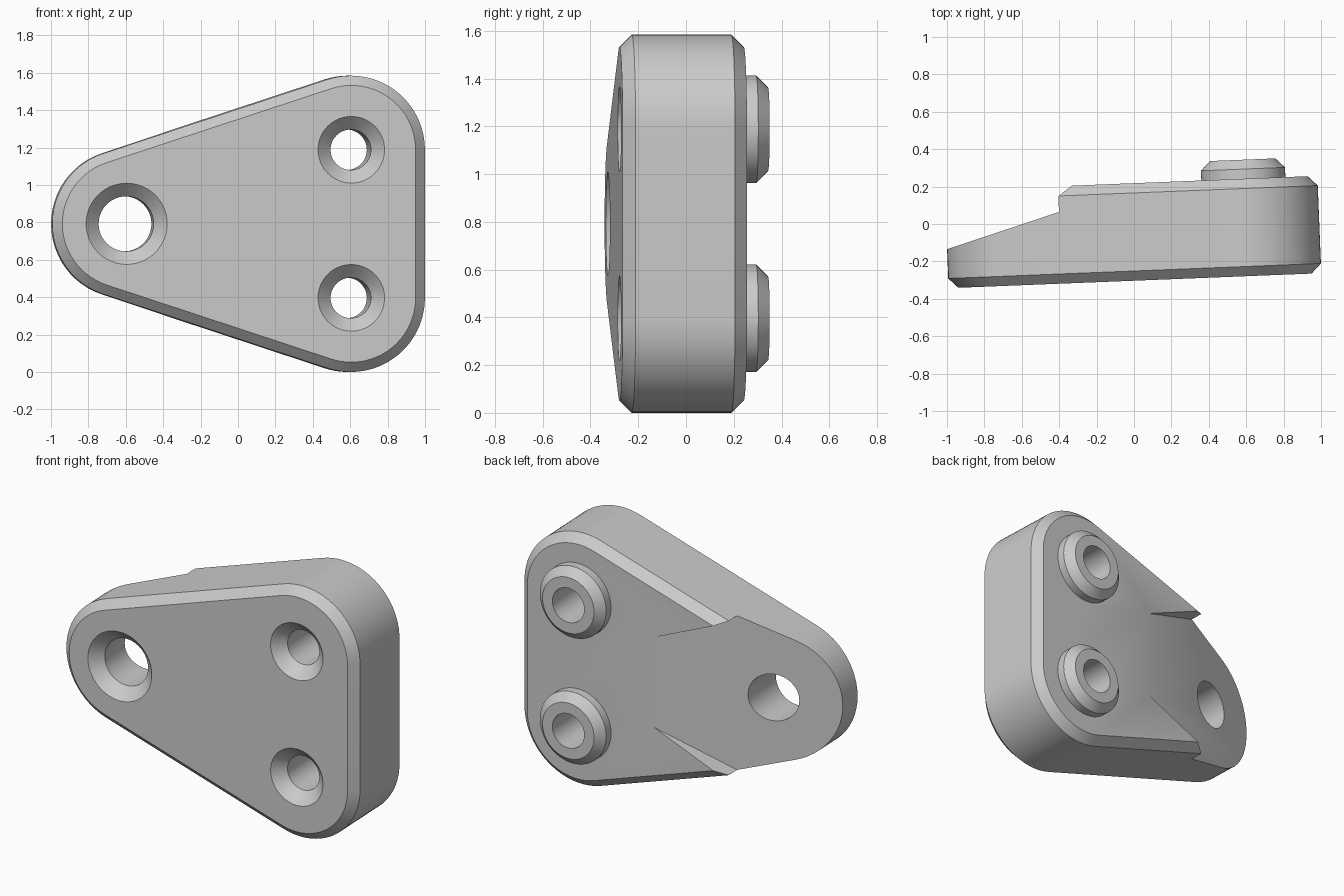
import bpy, bmesh
from math import sin, cos, pi, atan2, radians
from mathutils import Matrix

if "Cube" in bpy.data.objects:
    bpy.data.objects.remove(bpy.data.objects["Cube"])

TILT = Matrix.Rotation(radians(2.3), 4, 'Z')   # the plate is turned slightly about z
FRONT, BACK, R, C = -0.303, 0.218, 0.396, 0.052
LEFT, RIGHT, MID, HALF = -0.608, 0.594, 0.792, 0.396


def loft(name, rings, matrix=TILT):
    """Closed solid skinned through rings of equal point count."""
    bm = bmesh.new()
    loops = [[bm.verts.new(p) for p in ring] for ring in rings]
    n = len(loops[0])
    for a, b in zip(loops, loops[1:]):
        for i in range(n):
            bm.faces.new((a[i], a[(i + 1) % n], b[(i + 1) % n], b[i]))
    bm.faces.new(loops[0])
    bm.faces.new(loops[-1])
    bmesh.ops.recalc_face_normals(bm, faces=bm.faces)
    bm.transform(matrix)
    mesh = bpy.data.meshes.new(name)
    bm.to_mesh(mesh)
    bm.free()
    ob = bpy.data.objects.new(name, mesh)
    bpy.context.collection.objects.link(ob)
    return ob


def turned(name, u, z, profile, n=64):
    """Round solid along y from (radius, depth) pairs."""
    return loft(name, [[(u + r * cos(2 * pi * i / n), v, z + r * sin(2 * pi * i / n))
                        for i in range(n)] for r, v in profile])


def outline(r, v, n=24):
    """Rounded triangle around the three hole centres."""
    t = pi / 2 + atan2(HALF, RIGHT - LEFT)
    arcs = [(LEFT, MID, t, 2 * pi - t),
            (RIGHT, MID - HALF, 2 * pi - t, 2 * pi),
            (RIGHT, MID + HALF, 0, t)]
    return [(u + r * cos(a + (b - a) * i / n), v, z + r * sin(a + (b - a) * i / n))
            for u, z, a, b in arcs for i in range(n + 1)]


def combine(body, other, operation):
    other.hide_render = True
    mod = body.modifiers.new(operation, 'BOOLEAN')
    mod.operation, mod.object, mod.solver = operation, other, 'EXACT'
    bpy.context.view_layer.objects.active = body
    bpy.ops.object.modifier_apply(modifier=mod.name)
    bpy.data.objects.remove(other)


# Chamfered plate
plate = loft("mounting_plate", [outline(R - C, FRONT), outline(R, FRONT + C),
                                outline(R, BACK - C), outline(R - C, BACK)])

# Sloped relief on the back, narrowing toward the middle
plan = [(-1.3, -0.872), (0.3, -0.184), (0.3, 0.184), (-1.3, 0.872)]
relief = loft("relief_cutter",
              [[(x, 0.065 + (x + 0.4) / 3, MID + z) for x, z in plan],
               [(x, 1.0, MID + z) for x, z in plan]], Matrix())
combine(plate, relief, 'DIFFERENCE')

# Raised bosses behind the two right holes
for z in (MID - HALF, MID + HALF):
    boss = turned("boss", RIGHT, z, [(0.225, 0.0), (0.225, 0.27), (0.175, 0.32)])
    combine(plate, boss, 'UNION')

# Countersunk holes
for u, z, r in ((LEFT, MID, 0.147), (RIGHT, MID - HALF, 0.108), (RIGHT, MID + HALF, 0.108)):
    bore = turned("bore_cutter", u, z, [(r + 0.09, FRONT - 0.02), (r, FRONT + 0.07), (r, 0.6)])
    combine(plate, bore, 'DIFFERENCE')

# Smooth curved walls, crisp edges
bpy.ops.object.select_all(action='DESELECT')
plate.select_set(True)
bpy.context.view_layer.objects.active = plate
bpy.ops.object.shade_smooth_by_angle(angle=radians(25))
